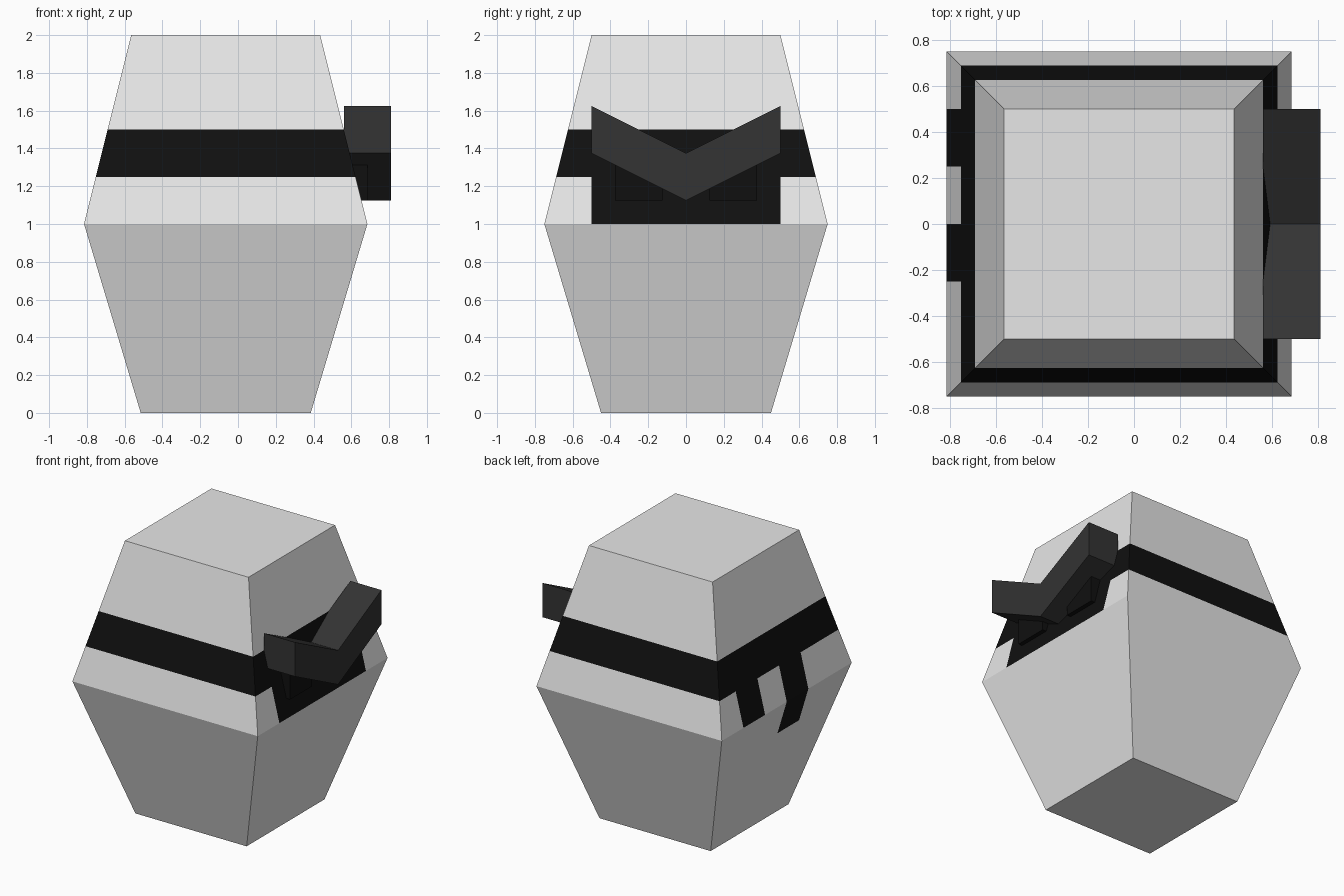
import bpy, bmesh

cube = bpy.data.objects.get("Cube")
if cube:
    bpy.data.objects.remove(cube, do_unlink=True)


def make_material(name, color):
    mat = bpy.data.materials.new(name)
    mat.use_nodes = True
    mat.diffuse_color = (*color, 1)
    bsdf = mat.node_tree.nodes["Principled BSDF"]
    bsdf.inputs["Base Color"].default_value = (*color, 1)
    bsdf.inputs["Roughness"].default_value = 0.8
    return mat


white = make_material("white", (0.8, 0.8, 0.8))
black = make_material("black", (0.005, 0.005, 0.005))
charcoal = make_material("charcoal", (0.033, 0.033, 0.033))


def make_object(name, bm, materials):
    bmesh.ops.recalc_face_normals(bm, faces=bm.faces)
    mesh = bpy.data.meshes.new(name)
    bm.to_mesh(mesh)
    bm.free()
    for mat in materials:
        mesh.materials.append(mat)
    obj = bpy.data.objects.new(name, mesh)
    bpy.context.collection.objects.link(obj)
    return obj


def extrude_along_x(name, profile, x0, x1, mat):
    """Closed (y, z) profile swept from x0 to x1."""
    bm = bmesh.new()
    face = bm.faces.new([bm.verts.new((x0, y, z)) for y, z in profile])
    ext = bmesh.ops.extrude_face_region(bm, geom=[face])
    moved = [v for v in ext["geom"] if isinstance(v, bmesh.types.BMVert)]
    bmesh.ops.translate(bm, verts=moved, vec=(x1 - x0, 0, 0))
    return make_object(name, bm, [mat])


# Body: square rings, widest at mid height
CX = -0.065
bm = bmesh.new()
rings = []
for z, r in ((0, 0.45), (1, 0.75), (2, 0.5)):
    rings.append([bm.verts.new((CX + sx * r, sy * r, z))
                  for sx, sy in ((-1, -1), (1, -1), (1, 1), (-1, 1))])
for low, high in zip(rings, rings[1:]):
    for i in range(4):
        j = (i + 1) % 4
        bm.faces.new((low[i], low[j], high[j], high[i]))
bm.faces.new(rings[0])
bm.faces.new(rings[-1])

# Cut lines for the painted headband, face patch and two ribbon tails
cuts = [((0, 0, z), (0, 0, 1)) for z in (0.75, 1.25, 1.5)]
cuts += [((0, y, 0), (0, 1, 0)) for y in (-0.5, -0.25, 0, 0.25, 0.5)]
for co, no in cuts:
    bmesh.ops.bisect_plane(bm, geom=bm.verts[:] + bm.edges[:] + bm.faces[:],
                           plane_co=co, plane_no=no)
bm.normal_update()


def is_black(face):
    c, n = face.calc_center_median(), face.normal
    if abs(n.z) > 0.9:
        return False
    if 1.25 < c.z < 1.5:                      # headband
        return True
    if abs(n.x) < 0.9:
        return False
    if c.x > 0:                               # face patch
        return 1 < c.z < 1.25 and abs(c.y) < 0.5
    short_tail = 0.25 < c.y < 0.5 and 1 < c.z < 1.25
    long_tail = -0.25 < c.y < 0 and 0.75 < c.z < 1.25
    return short_tail or long_tail


bmesh.ops.recalc_face_normals(bm, faces=bm.faces)
for f in bm.faces:
    f.material_index = int(is_black(f))
make_object("body", bm, [white, black])

# V-shaped brow
extrude_along_x("brow", [(-0.5, 1.625), (-0.5, 1.375), (0, 1.125),
                         (0.5, 1.375), (0.5, 1.625), (0, 1.375)],
                0.56, 0.81, charcoal)

# Eyes tucked under the brow
for side, s in (("front", -1), ("back", 1)):
    extrude_along_x(side + "_eye", [(s * 0.125, 1.125), (s * 0.375, 1.125),
                                    (s * 0.375, 1.375), (s * 0.125, 1.375)],
                    0.5, 0.685, black)
